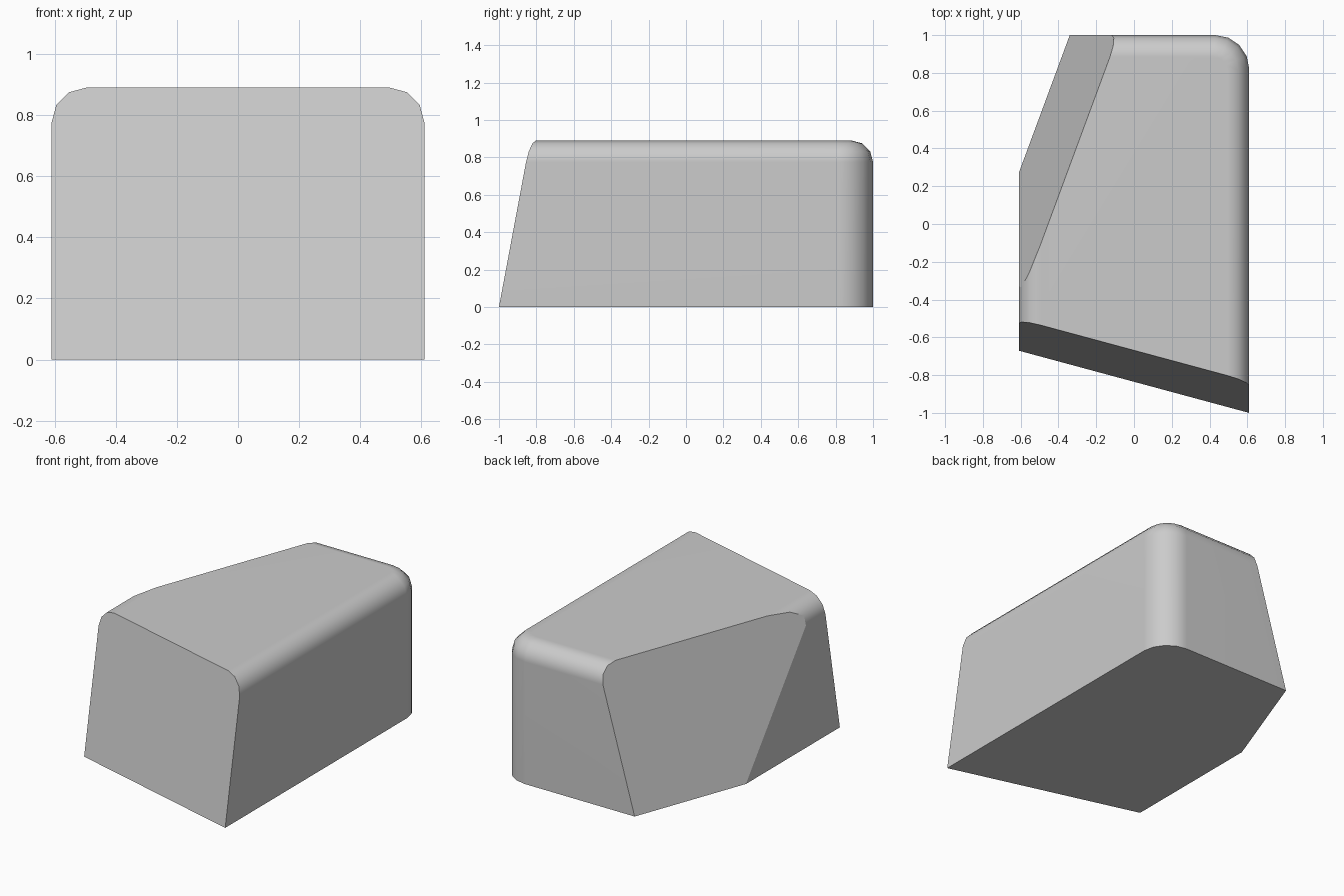
import bpy, bmesh
from mathutils import Vector

if "Cube" in bpy.data.objects:
    bpy.data.objects.remove(bpy.data.objects["Cube"])

W, H = 0.61, 0.89
bm = bmesh.new()

# Oversized block, extended past the slanted front
bmesh.ops.create_cube(bm, size=1)
for v in bm.verts:
    v.co = Vector((W if v.co.x > 0 else -W,
                   1.0 if v.co.y > 0 else -1.4,
                   H if v.co.z > 0 else 0.0))


def bevel(test, radius, segments):
    edges = [e for e in bm.edges if test(*[v.co for v in e.verts])]
    bmesh.ops.bevel(bm, geom=edges, offset=radius, segments=segments,
                    profile=0.5, affect='EDGES', clamp_overlap=False)


# Rounded back right upright corner, then the rounded top rim
bevel(lambda a, b: min(a.x, b.x) > 0 and min(a.y, b.y) > 0 and abs(a.z - b.z) > 0.1, 0.18, 4)
bevel(lambda a, b: min(a.z, b.z) > H - 0.001 and max(a.y, b.y) > -1.39, 0.115, 3)

for f in bm.faces:
    f.smooth = True
for e in bm.edges:
    e.smooth = len(e.link_faces) == 2 and e.calc_face_angle() < 0.7


def slice_off(point, normal):
    """Cut away the outer side and close it with a flat, sharp-edged face."""
    cut = bmesh.ops.bisect_plane(bm, geom=bm.verts[:] + bm.edges[:] + bm.faces[:],
                                 plane_co=point, plane_no=normal, clear_outer=True)
    rim = [g for g in cut['geom_cut'] if isinstance(g, bmesh.types.BMEdge)]
    bmesh.ops.contextual_create(bm, geom=rim)
    for e in rim:
        e.smooth = False


# Slanted front, then leaning back left facet
slice_off((W, -1.0, 0), (-0.27, -1.0, 0.187))
slice_off((-0.34, 1.0, 0), (-1.0, 0.37, 0.287))

bmesh.ops.recalc_face_normals(bm, faces=bm.faces[:])
mesh = bpy.data.meshes.new("wedge_block")
bm.to_mesh(mesh)
bm.free()
block = bpy.data.objects.new("wedge_block", mesh)
bpy.context.collection.objects.link(block)
weighted = block.modifiers.new("even_shading", 'WEIGHTED_NORMAL')
weighted.keep_sharp = True
